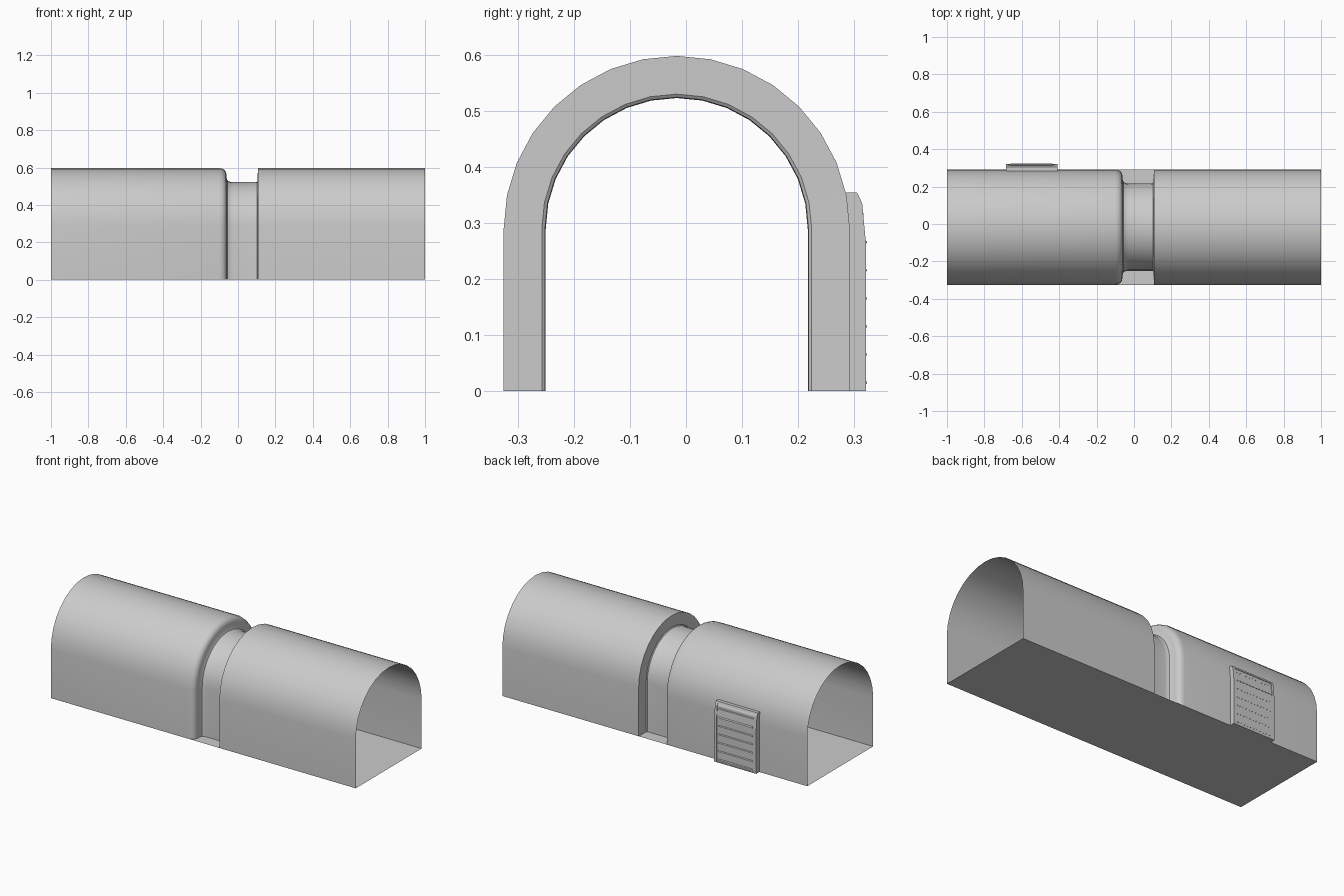
import bpy, bmesh, math

if "Cube" in bpy.data.objects:
    bpy.data.objects.remove(bpy.data.objects["Cube"])

CY, SPRING, R = -0.0165, 0.289, 0.3085   # arch centre line, springing height, outer radius
ARC = 16


def make(name, verts, faces, smooth=True):
    mesh = bpy.data.meshes.new(name)
    mesh.from_pydata(verts, [], faces)
    bm = bmesh.new()
    bm.from_mesh(mesh)
    bmesh.ops.recalc_face_normals(bm, faces=bm.faces)
    bm.to_mesh(mesh)
    bm.free()
    ob = bpy.data.objects.new(name, mesh)
    bpy.context.collection.objects.link(ob)
    if smooth:
        bpy.ops.object.select_all(action='DESELECT')
        ob.select_set(True)
        bpy.context.view_layer.objects.active = ob
        bpy.ops.object.shade_smooth_by_angle(angle=math.radians(30))
    return ob


def arch(x, inset):
    r = R - inset
    pts = [(x, CY + r, 0)]
    for i in range(ARC + 1):
        a = math.pi * i / ARC
        pts.append((x, CY + r * math.cos(a), SPRING + r * math.sin(a)))
    return pts + [(x, CY - r, 0)]


def extrude_x(name, profile, x0, x1):
    n = len(profile)
    verts = [(x, y, z) for x in (x0, x1) for y, z in profile]
    faces = [(i, (i + 1) % n, (i + 1) % n + n, i + n) for i in range(n)]
    faces += [tuple(range(n)), tuple(range(n, 2 * n))]
    return make(name, verts, faces, smooth=False)


# tunnel shell: arches lofted along x, with a sunken neck in the middle
stations = [(-1, 0), (-0.1, 0), (-0.085, 0.003), (-0.071, 0.011), (-0.064, 0.023),
            (-0.062, 0.035), (-0.06, 0.058), (-0.055, 0.068), (-0.043, 0.0735),
            (-0.03, 0.075), (0.092, 0.075), (0.101, 0.0735), (0.105, 0.068),
            (0.106, 0), (1, 0)]
rings = [arch(x, d) for x, d in stations]
n = len(rings[0])
verts = [p for ring in rings for p in ring]
faces = [(k * n + i, k * n + i + 1, (k + 1) * n + i + 1, (k + 1) * n + i)
         for k in range(len(rings) - 1) for i in range(n - 1)]
make("tunnel_shell", verts, faces)

# floor
make("tunnel_floor", [(-1, CY - R, 0), (1, CY - R, 0), (1, CY + R, 0), (-1, CY + R, 0)],
     [(0, 1, 2, 3)], smooth=False)

# vent on the back wall: casing, proud side rims and louvre slats
extrude_x("vent_casing", [(0.28, 0), (0.318, 0), (0.318, 0.26), (0.311, 0.333),
                          (0.302, 0.35), (0.28, 0.35)], -0.675, -0.42)
for side, x0, x1 in (("left", -0.685, -0.67), ("right", -0.425, -0.41)):
    extrude_x("vent_rim_" + side, [(0.28, 0), (0.321, 0), (0.321, 0.26), (0.314, 0.335),
                                   (0.305, 0.354), (0.28, 0.354)], x0, x1)
extrude_x("vent_top_rim", [(0.28, 0.342), (0.309, 0.342), (0.305, 0.354), (0.28, 0.354)],
          -0.67, -0.425)
extrude_x("vent_bottom_rim", [(0.28, 0), (0.321, 0), (0.321, 0.005), (0.28, 0.005)],
          -0.67, -0.425)
for i in range(7):
    z = 0.015 + 0.05 * i
    y = 0.3225 if z < 0.27 else 0.3165
    extrude_x(f"vent_slat_{i + 1}", [(y - 0.012, z + 0.012), (y, z + 0.002), (y, z - 0.002),
                                     (y - 0.012, z + 0.006)], -0.66, -0.435)
